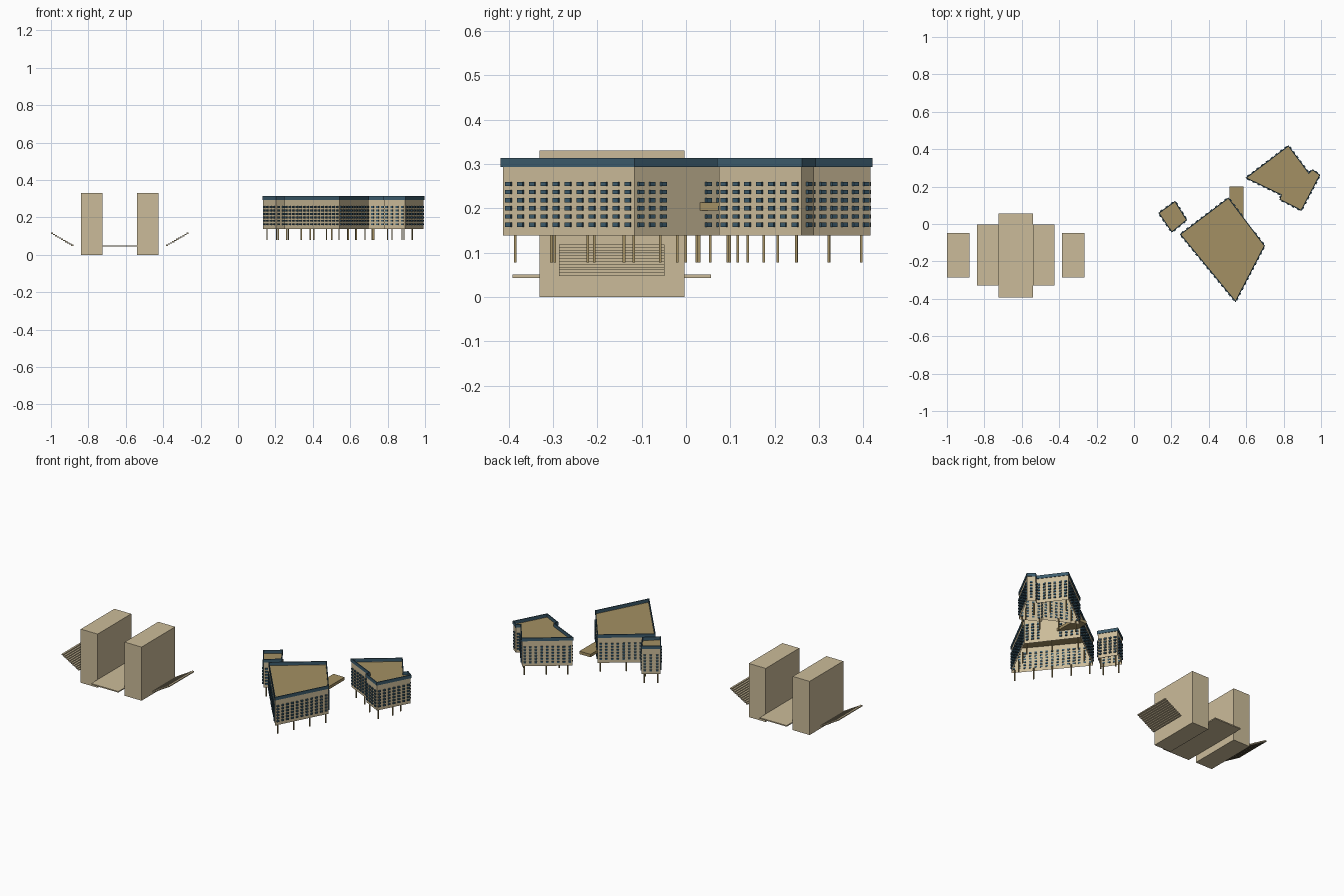
import bpy, bmesh, math
from mathutils import Vector, Matrix

if "Cube" in bpy.data.objects:
    bpy.data.objects.remove(bpy.data.objects["Cube"])


def material(name, rgb):
    m = bpy.data.materials.new(name)
    m.diffuse_color = (*rgb, 1)
    m.use_nodes = True
    m.node_tree.nodes["Principled BSDF"].inputs["Base Color"].default_value = m.diffuse_color
    return m


TAN = material("tan_wall", (0.60, 0.50, 0.32))
ROOF = material("ochre_roof", (0.37, 0.28, 0.125))
TEAL = material("dark_teal", (0.045, 0.105, 0.15))


def finish(bm, name, mat):
    me = bpy.data.meshes.new(name)
    bm.to_mesh(me)
    bm.free()
    me.materials.append(mat)
    ob = bpy.data.objects.new(name, me)
    bpy.context.collection.objects.link(ob)
    return ob


def add_box(bm, centre, size, angle=0.0):
    mat = (Matrix.Translation(centre) @ Matrix.Rotation(angle, 4, 'Z')
           @ Matrix.Diagonal((*size, 1)))
    bmesh.ops.create_cube(bm, size=1, matrix=mat)


def box(name, lo, hi, mat):
    bm = bmesh.new()
    lo, hi = Vector(lo), Vector(hi)
    add_box(bm, (lo + hi) / 2, hi - lo)
    return finish(bm, name, mat)


def inset(poly, d):
    # Move every edge of a counter-clockwise outline inwards by d
    out = []
    for i, p in enumerate(poly):
        a = (p - poly[i - 1]).normalized()
        b = (poly[(i + 1) % len(poly)] - p).normalized()
        na, nb = Vector((-a.y, a.x)), Vector((-b.y, b.x))
        out.append(p + (na + nb) * d / (1 + na.dot(nb)))
    return out


def bridge(bm, a, b):
    for i in range(len(a)):
        j = (i + 1) % len(a)
        bm.faces.new((a[i], a[j], b[j], b[i]))


def ring(bm, poly, z):
    return [bm.verts.new((p.x, p.y, z)) for p in poly]


Z_FOOT, Z_FLOOR, Z_ROOF, Z_BAND, Z_TOP = 0.078, 0.138, 0.291, 0.293, 0.313


def building(name, pts, gap=None):
    poly = [Vector(p) for p in pts]
    wall = inset(poly, 0.003)

    # open-bottomed outer walls
    bm = bmesh.new()
    bridge(bm, ring(bm, wall, Z_FLOOR), ring(bm, wall, Z_BAND))
    finish(bm, name + "_walls", TAN)

    # recessed roof
    bm = bmesh.new()
    bm.faces.new(ring(bm, wall, Z_ROOF))
    finish(bm, name + "_roof", ROOF)

    # parapet band
    bm = bmesh.new()
    inner = inset(poly, 0.005)
    rings = [ring(bm, p, z) for p, z in ((poly, Z_BAND), (poly, Z_TOP),
                                         (inner, Z_TOP), (inner, Z_BAND))]
    for k in range(4):
        bridge(bm, rings[k], rings[(k + 1) % 4])
    bmesh.ops.recalc_face_normals(bm, faces=bm.faces)
    finish(bm, name + "_parapet", TEAL)

    # projecting window boxes, six rows
    bm = bmesh.new()
    for i, p in enumerate(wall):
        q = wall[(i + 1) % len(wall)]
        e = q - p
        n = round(e.length / 0.031)
        normal = Vector((e.y, -e.x)).normalized()
        for k in range(n):
            c = p + e * (k + 0.5) / n
            if gap and i == gap[0] and gap[1] < c.y < gap[2]:
                continue
            c = c + normal * 0.002
            for row in range(6):
                add_box(bm, (c.x, c.y, 0.163 + 0.0184 * row),
                        (0.014, 0.010, 0.0095), math.atan2(e.y, e.x))
    finish(bm, name + "_windows", TEAL)

    # stilts just inside the walls
    bm = bmesh.new()
    line = inset(poly, 0.018)
    for i, p in enumerate(line):
        e = line[(i + 1) % len(line)] - p
        if e.length < 0.05 and len(poly) > 4:
            continue
        n = max(1, round(e.length / 0.12))
        for k in range(n):
            c = p + e * k / n
            add_box(bm, (c.x, c.y, (Z_FOOT + Z_FLOOR + 0.01) / 2),
                    (0.006, 0.006, Z_FLOOR + 0.01 - Z_FOOT))
    finish(bm, name + "_stilts", ROOF)


building("main_block",
         [(0.245, -0.055), (0.543, -0.418), (0.700, -0.116), (0.505, 0.142)],
         gap=(2, -0.03, 0.025))
building("rear_block",
         [(0.595, 0.246), (0.785, 0.155), (0.778, 0.130), (0.895, 0.070),
          (0.996, 0.262), (0.955, 0.293), (0.935, 0.275), (0.826, 0.421)])
building("small_block",
         [(0.130, 0.059), (0.202, -0.046), (0.284, 0.021), (0.220, 0.124)])

# link between the main and rear blocks
box("link_bridge", (0.51, 0.027, 0.195), (0.585, 0.20, 0.213), ROOF)

# twin towers, the deck between them and the outer stairs
CX = -0.6325
for side, s in (("left", -1), ("right", 1)):
    xs = sorted((CX + s * 0.092, CX + s * 0.207))
    box(side + "_tower", (xs[0], -0.33, 0), (xs[1], -0.003, 0.33), TAN)

    bm = bmesh.new()
    for k in range(11):
        x = CX + s * (0.248 + 0.01085 * (k + 0.5))
        add_box(bm, (x, -0.168, 0.0475 + 0.0064 * (k + 0.5)),
                (0.0115, 0.238, 0.0066))
    finish(bm, side + "_stair", TAN)

box("deck", (CX - 0.092, -0.392, 0.043), (CX + 0.092, 0.056, 0.050), TAN)
